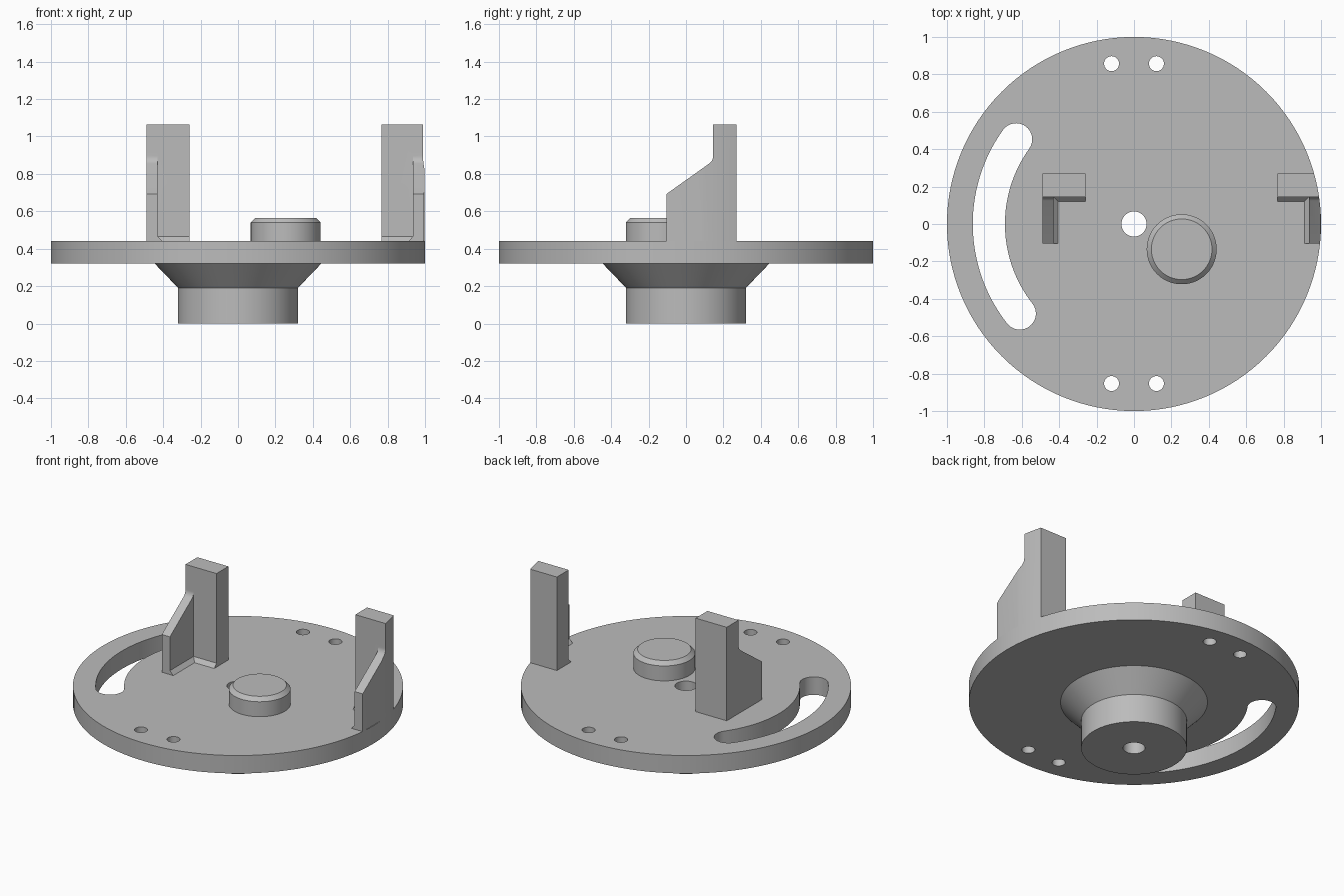
import bpy
import bmesh
from math import sin, cos, radians, tau
from mathutils import Matrix

cube = bpy.data.objects.get("Cube")
if cube:
    bpy.data.objects.remove(cube, do_unlink=True)

grey = bpy.data.materials.new("plain grey")
grey.use_nodes = True
grey.diffuse_color = (0.5, 0.5, 0.5, 1)
grey.node_tree.nodes["Principled BSDF"].inputs["Base Color"].default_value = (0.5, 0.5, 0.5, 1)

PLATE_BOTTOM, PLATE_TOP = 0.32, 0.44


def finish(name, bm):
    bmesh.ops.recalc_face_normals(bm, faces=bm.faces)
    mesh = bpy.data.meshes.new(name)
    bm.to_mesh(mesh)
    bm.free()
    mesh.materials.append(grey)
    obj = bpy.data.objects.new(name, mesh)
    bpy.context.collection.objects.link(obj)
    return obj


def prism(name, points, low, high, turn=None):
    """Extrude a flat outline along z, then optionally turn it."""
    bm = bmesh.new()
    face = bm.faces.new([bm.verts.new((x, y, low)) for x, y in points])
    top = bmesh.ops.extrude_face_region(bm, geom=[face])["geom"]
    verts = [v for v in top if isinstance(v, bmesh.types.BMVert)]
    bmesh.ops.translate(bm, verts=verts, vec=(0, 0, high - low))
    if turn:
        bm.transform(turn)
    return finish(name, bm)


def lathe(name, profile, x=0, y=0, steps=128):
    """Stack rings of (radius, height) into a closed round solid."""
    bm = bmesh.new()
    rings = [[bm.verts.new((x + r * cos(tau * i / steps), y + r * sin(tau * i / steps), z))
              for i in range(steps)] for r, z in profile]
    for a, b in zip(rings, rings[1:]):
        for i in range(steps):
            j = (i + 1) % steps
            bm.faces.new((a[i], a[j], b[j], b[i]))
    bm.faces.new(rings[0][::-1])
    bm.faces.new(rings[-1])
    return finish(name, bm)


def arc(radius, start, end, steps, x=0, y=0):
    angles = [radians(start + (end - start) * i / steps) for i in range(steps + 1)]
    return [(x + radius * cos(a), y + radius * sin(a)) for a in angles]


def combine(obj, tool, operation="DIFFERENCE"):
    mod = obj.modifiers.new("combine", "BOOLEAN")
    mod.operation, mod.object, mod.solver = operation, tool, "EXACT"
    bpy.context.view_layer.update()
    mesh = bpy.data.meshes.new_from_object(
        obj.evaluated_get(bpy.context.evaluated_depsgraph_get()))
    obj.modifiers.clear()
    obj.data = mesh
    bpy.data.objects.remove(tool, do_unlink=True)


def drill(obj, x, y, radius):
    combine(obj, lathe("drill", [(radius, -0.1), (radius, 0.8)], x, y, 48))


# Round plate with tapered hub below
base = lathe("base_plate", [(0.32, 0), (0.32, 0.19), (0.445, PLATE_BOTTOM),
                            (1, PLATE_BOTTOM), (1, PLATE_TOP)])

# Curved slot with rounded ends
SLOT_R, HALF, A0, A1 = 0.776, 0.086, 144.3, 218.1
ends = [(SLOT_R * cos(radians(a)), SLOT_R * sin(radians(a))) for a in (A0, A1)]
slot = arc(SLOT_R + HALF, A0, A1, 40)
slot += arc(HALF, A1, A1 + 180, 16, *ends[1])[1:]
slot += arc(SLOT_R - HALF, A1, A0, 40)[1:]
slot += arc(HALF, A0 - 180, A0, 16, *ends[0])[1:-1]
combine(base, prism("slot_cutter", slot, 0.2, 0.6))

# Centre bore and mounting holes
drill(base, 0, 0, 0.067)
for x in (-0.12, 0.12):
    for y in (-0.853, 0.857):
        drill(base, x, y, 0.04)

# Offset boss with chamfered rim
boss = lathe("offset_boss", [(0.187, PLATE_TOP), (0.187, 0.54), (0.162, 0.565)], 0.255, -0.135)

# Local axes for extrusion along x or y
ALONG_X = Matrix(((0, 0, 1, 0), (1, 0, 0, 0), (0, 1, 0, 0), (0, 0, 0, 1)))
ALONG_Y = Matrix(((1, 0, 0, 0), (0, 0, 1, 0), (0, 1, 0, 0), (0, 0, 0, 1)))


def bracket(name, outer, side):
    """Upright drilled plate with a sloped rib along its outer edge."""
    def span(a, b):
        return sorted((outer - side * a, outer - side * b))
    z = PLATE_TOP
    x0, x1 = span(0, 0.23)
    body = prism(name, [(x0, z), (x1, z), (x1, 1.065), (x0, 1.065)], 0.145, 0.27, ALONG_Y)

    # Rib with a rounded inner corner at the top of its slope
    rib_side = [(-0.105, z), (0.2, z), (0.2, 0.91), (0.145, 0.91)]
    rib_side += arc(0.05, 0, -53, 8, 0.095, 0.896) + [(-0.105, 0.692)]
    combine(body, prism("rib", rib_side, *span(0, 0.06), ALONG_X), "UNION")

    # Chamfered foot along the plate and the rib
    foot = [(0.16, z), (0.12, z), (0.145, 0.466), (0.16, 0.466)]
    combine(body, prism("plate_foot", foot, *span(0.03, 0.23), ALONG_X), "UNION")
    foot = [(outer - side * d, h) for d, h in ((0.03, z), (0.085, z), (0.06, 0.466), (0.03, 0.466))]
    combine(body, prism("rib_foot", foot, -0.105, 0.16, ALONG_Y), "UNION")

    # Two bolt holes through the plate
    for height in (0.692, 0.942):
        hole = arc(0.052, 0, 352.5, 47, outer - side * 0.135, height)
        combine(body, prism("bolt_hole", hole, 0, 0.5, ALONG_Y))
    # Trim to the rim of the round plate
    combine(body, lathe("rim_trim", [(1, 0), (1, 1.5)]), "INTERSECT")
    return body


brackets = [bracket("right_bracket", -0.49, -1), bracket("left_bracket", 0.996, 1)]

# Smooth round walls and keep hard edges
bpy.ops.object.select_all(action="DESELECT")
for obj in [base, boss] + brackets:
    obj.select_set(True)
    bpy.context.view_layer.objects.active = obj
bpy.ops.object.shade_smooth_by_angle(angle=radians(20))
